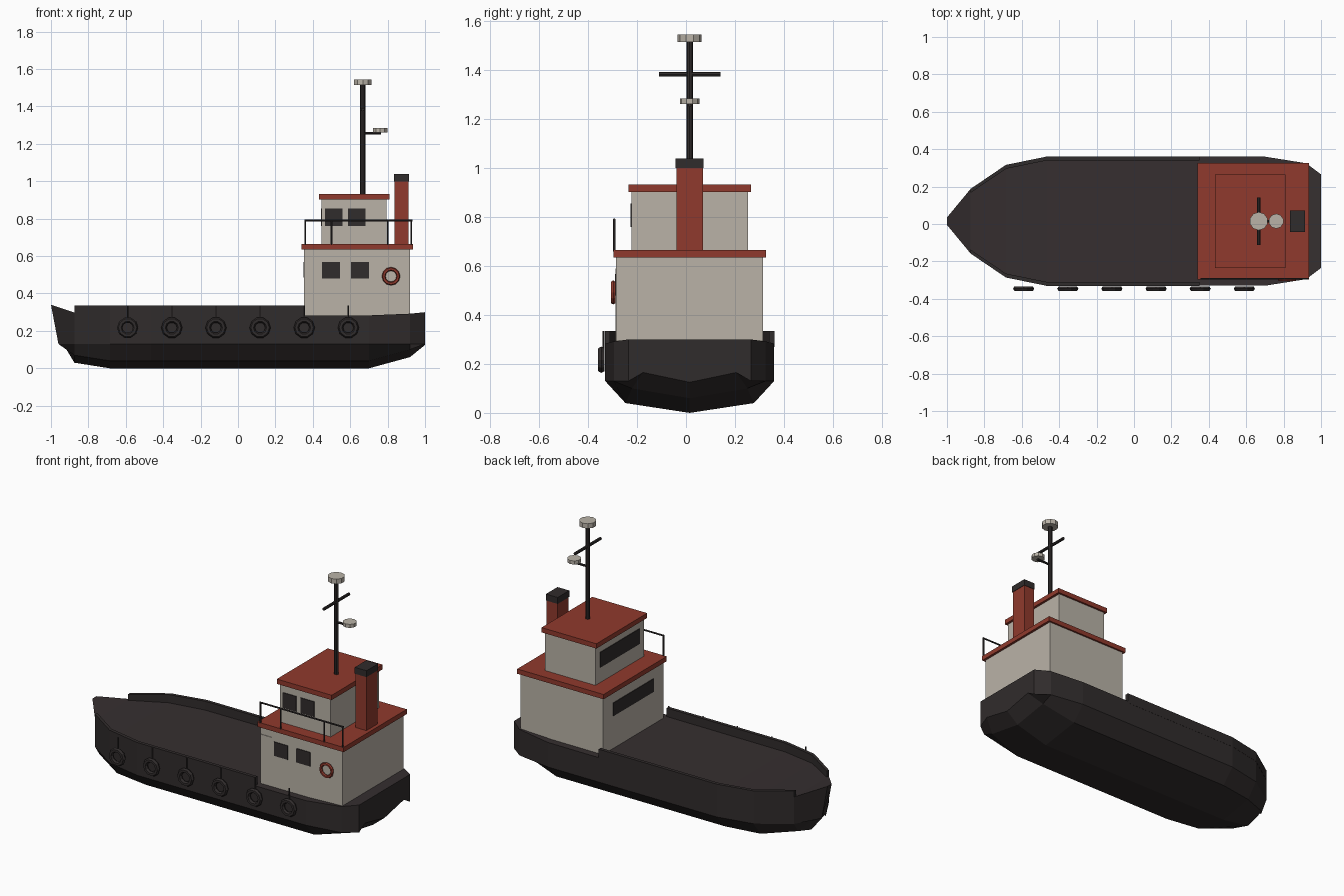
import bpy, bmesh, math
from mathutils import Vector

if "Cube" in bpy.data.objects:
    bpy.data.objects.remove(bpy.data.objects["Cube"])

CY = 0.015  # hull centreline in y


def mat(name, col):
    m = bpy.data.materials.new(name)
    m.diffuse_color = (*col, 1)
    m.use_nodes = True
    m.node_tree.nodes["Principled BSDF"].inputs["Base Color"].default_value = m.diffuse_color
    return m


DARK = mat("charcoal", (0.030, 0.025, 0.025))
DECK = mat("deck_brown", (0.036, 0.028, 0.029))
RED = mat("rust_red", (0.28, 0.042, 0.026))
CREAM = mat("warm_grey", (0.49, 0.45, 0.39))


def finish(name, bm, *mats):
    bmesh.ops.recalc_face_normals(bm, faces=bm.faces[:])
    me = bpy.data.meshes.new(name)
    bm.to_mesh(me)
    bm.free()
    for m in mats:
        me.materials.append(m)
    ob = bpy.data.objects.new(name, me)
    bpy.context.collection.objects.link(ob)
    return ob


def box(name, x, y, z, m):
    """Box from (min, max) ranges."""
    bm = bmesh.new()
    bmesh.ops.create_cube(bm, size=1)
    for v in bm.verts:
        v.co = [r[0] if c < 0 else r[1] for c, r in zip(v.co, (x, y, z))]
    return finish(name, bm, m)


def rod(name, a, b, r, m, n=8):
    """Cylinder between two points."""
    a, b = Vector(a), Vector(b)
    bm = bmesh.new()
    bmesh.ops.create_cone(bm, cap_ends=True, segments=n, radius1=r, radius2=r,
                          depth=(b - a).length)
    rot = Vector((0, 0, 1)).rotation_difference(b - a)
    for v in bm.verts:
        v.co = rot @ v.co + (a + b) / 2
    return finish(name, bm, m)


def ring(name, c, major, minor, m, n=10, k=6):
    """Torus whose axis points along y."""
    bm = bmesh.new()
    loops = []
    for i in range(n):
        a = 2 * math.pi * i / n
        loop = []
        for j in range(k):
            b = 2 * math.pi * j / k
            r = major + minor * math.cos(b)
            loop.append(bm.verts.new((c[0] + r * math.cos(a), c[1] + minor * math.sin(b),
                                      c[2] + r * math.sin(a))))
        loops.append(loop)
    for i in range(n):
        p, q = loops[i], loops[(i + 1) % n]
        for j in range(k):
            bm.faces.new((p[j], p[(j + 1) % k], q[(j + 1) % k], q[j]))
    return finish(name, bm, m)


# Hull: stations of x, half width, sheer height, keel height
stations = [(-1.0, 0.02, 0.34, 0.107), (-0.875, 0.171, 0.298, 0.03), (-0.685, 0.30, 0.284, 0.0),
            (-0.465, 0.345, 0.28, 0.0), (0.70, 0.345, 0.283, 0.0), (0.92, 0.31, 0.292, 0.06),
            (1.0, 0.25, 0.30, 0.125)]
bm = bmesh.new()
loops = []
for i, (x, w, top, keel) in enumerate(stations):
    rake = (0, 0.04, 0.055, 0.08) if i == 0 else (0, 0, 0, 0)
    half = [(x + rake[0], w, top), (x + rake[1], w, 0.13),
            (x + rake[2], 0.76 * w, keel + 0.04), (x + rake[3], 0, keel)]
    pts = half + [(px, -py, pz) for px, py, pz in reversed(half[:3])]
    loops.append([bm.verts.new((px, py + CY, pz)) for px, py, pz in pts])
for p, q in zip(loops, loops[1:]):
    for j in range(7):
        f = bm.faces.new((p[j], p[(j + 1) % 7], q[(j + 1) % 7], q[j]))
        f.material_index = 1 if j == 6 else 0
bm.faces.new(loops[0])
bm.faces.new(loops[-1])
finish("hull", bm, DARK, DECK)

# Bulwarks along both sides, from the bow to the deckhouse
for side, label in ((1, "port"), (-1, "starboard")):
    bm = bmesh.new()
    secs = []
    for x, w in [(s[0], s[1]) for s in stations[1:4]] + [(0.35, 0.345)]:
        secs.append([bm.verts.new((x, CY + side * y, z)) for y, z in
                     ((w + 0.001, 0.27), (w + 0.001, 0.335), (w - 0.02, 0.335), (w - 0.02, 0.27))])
    for p, q in zip(secs, secs[1:]):
        for j in range(4):
            bm.faces.new((p[j], p[(j + 1) % 4], q[(j + 1) % 4], q[j]))
    bm.faces.new(secs[0])
    bm.faces.new(secs[-1])
    finish("bulwark_" + label, bm, DARK)


def wide(h):
    return (CY - h, CY + h)


# Deckhouse, wheelhouse and roofs
box("deckhouse", (0.353, 0.92), wide(0.30), (0.27, 0.637), CREAM)
box("deckhouse_roof", (0.34, 0.935), wide(0.311), (0.635, 0.665), RED)
box("wheelhouse", (0.447, 0.795), wide(0.238), (0.66, 0.905), CREAM)
box("wheelhouse_roof", (0.432, 0.81), wide(0.25), (0.903, 0.933), RED)

# Side windows and forward window strips
for i, (x0, x1, z0, z1, h) in enumerate([(0.449, 0.545, 0.48, 0.567, 0.30),
                                         (0.603, 0.70, 0.48, 0.567, 0.30),
                                         (0.465, 0.56, 0.76, 0.855, 0.238),
                                         (0.588, 0.682, 0.76, 0.855, 0.238)]):
    box(f"side_window_{i + 1}", (x0, x1), (CY - h - 0.004, CY - h + 0.002), (z0, z1), DARK)
box("deckhouse_front_window", (0.349, 0.355), wide(0.20), (0.485, 0.567), DARK)
box("wheelhouse_front_window", (0.443, 0.449), wide(0.195), (0.76, 0.855), DARK)
box("door", (0.36, 0.432), (CY - 0.303, CY - 0.299), (0.295, 0.59), CREAM)

# Funnel
box("funnel", (0.837, 0.912), wide(0.054), (0.66, 1.0), RED)
box("funnel_cap", (0.834, 0.915), wide(0.057), (1.0, 1.04), DARK)

# Mast, yard, lamp and radar
MX = 0.667
rod("mast", (MX, CY, 0.93), (MX, CY, 1.52), 0.0135, DARK)
rod("mast_lamp", (MX, CY, 1.515), (MX, CY, 1.545), 0.049, CREAM, 10)
rod("yard", (MX, CY - 0.126, 1.383), (MX, CY + 0.126, 1.383), 0.009, DARK)
rod("radar_arm", (MX, CY, 1.257), (0.765, CY, 1.257), 0.007, DARK)
rod("radar", (0.76, CY, 1.262), (0.76, CY, 1.284), 0.04, CREAM, 10)

# Railing on the near side of the deckhouse roof
for i, x in enumerate((0.36, 0.50, 0.80, 0.927)):
    rod(f"rail_post_{i + 1}", (x, -0.293, 0.66), (x, -0.293, 0.79), 0.005, DARK, 6)
rod("rail", (0.355, -0.293, 0.79), (0.932, -0.293, 0.79), 0.005, DARK, 6)

# Life ring
ring("life_ring", (0.818, -0.297, 0.492), 0.039, 0.010, RED, 12)

# Tyre fenders on ropes
for i in range(6):
    x = -0.59 + 0.236 * i
    ring(f"fender_{i + 1}", (x, -0.346, 0.217), 0.042, 0.0145, DARK, 10)
    rod(f"fender_rope_{i + 1}", (x, -0.337, 0.25), (x, -0.337, 0.335), 0.004, DARK, 6)
